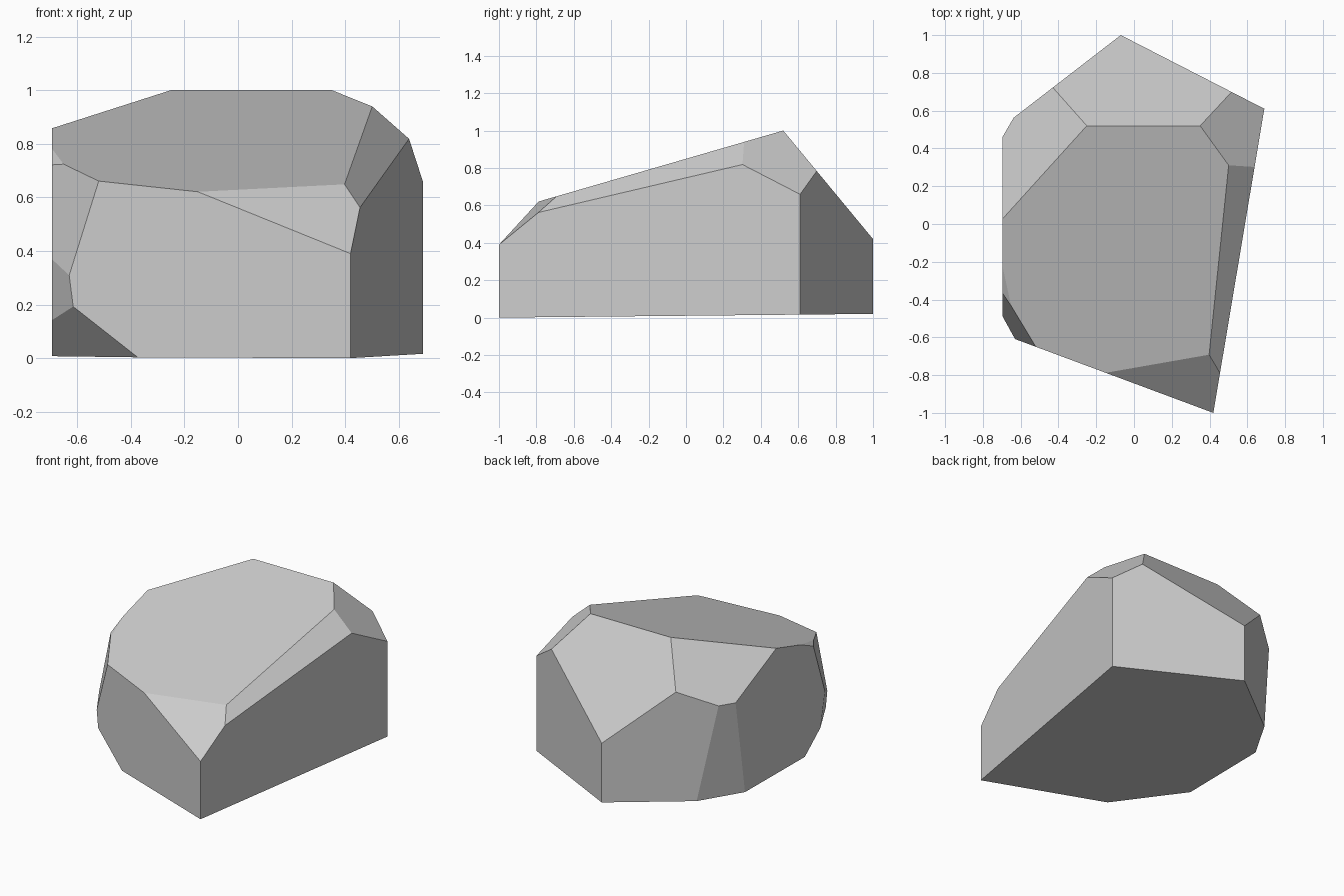
import bpy
import bmesh
from mathutils import Vector

if "Cube" in bpy.data.objects:
    bpy.data.objects.remove(bpy.data.objects["Cube"], do_unlink=True)


def make_material(name, colour):
    material = bpy.data.materials.new(name)
    material.use_nodes = True
    material.diffuse_color = colour
    shader = material.node_tree.nodes["Principled BSDF"]
    shader.inputs["Base Color"].default_value = colour
    return material


def chisel(bm, point, outward):
    """Slice off everything beyond a plane and close the cut with one flat face."""
    geometry = bm.verts[:] + bm.edges[:] + bm.faces[:]
    cut = bmesh.ops.bisect_plane(bm, geom=geometry, dist=1e-5, plane_co=Vector(point),
                                 plane_no=Vector(outward).normalized(), clear_outer=True)
    rim = [item for item in cut["geom_cut"] if isinstance(item, bmesh.types.BMEdge)]
    if rim:
        bmesh.ops.contextual_create(bm, geom=rim)


# Each cut is a point on the plane and the direction that the new face looks
front_corner, back_corner = (.42, -1, .39), (-.07, 1, .42)
ridge_right, ridge_left = (.35, .52, 1), (-.25, .52, 1)

walls = [
    (front_corner, (1.61, -.27, 0)),      # right wall
    (front_corner, (-.35, -.94, 0)),      # front wall
    (back_corner, (.39, .76, 0)),         # back right wall
    (back_corner, (-.27, .35, 0)),        # back left wall
    ((-.695, 0, 0), (-1, 0, 0)),          # left wall
    ((0, -1, 0), (0, .01, -1)),           # underside
]
crown = [
    (ridge_right, (0, -.29, 1)),          # sloping top
    (ridge_right, (0, .58, .48)),         # back slope
    (ridge_right, (.77, .31, .85)),       # back right corner
    (ridge_left, (-.147, .082, .176)),    # back left slope
    ((.5, .31, .94), (.12, -.053, .14)),  # long right bevel
    (front_corner, (.017, -.149, .179)),  # front bevel
]
chips = [
    ((-.53, .645, .01), (-.175, .102, -.016)),    # back left edge
    ((-.52, -.65, .66), (-.1, -.067, .0235)),     # front left edge
    ((-.695, -.37, .72), (-.45, -.28, .63)),      # small upper chip
    ((-.635, -.6, .315), (-.135, -.067, -.014)),  # lower left edge
    ((-.62, -.605, .19), (-.77, -.57, -.71)),     # undercut
]

# Boulder: a plain block chiselled down to flat facets
bm = bmesh.new()
bmesh.ops.create_cube(bm, size=4)
for point, outward in walls + crown + chips:
    chisel(bm, point, outward)
bmesh.ops.remove_doubles(bm, verts=bm.verts[:], dist=.002)
bmesh.ops.recalc_face_normals(bm, faces=bm.faces[:])

mesh = bpy.data.meshes.new("boulder")
bm.to_mesh(mesh)
bm.free()
mesh.materials.append(make_material("stone grey", (.6, .6, .6, 1)))
boulder = bpy.data.objects.new("boulder", mesh)
bpy.context.collection.objects.link(boulder)
